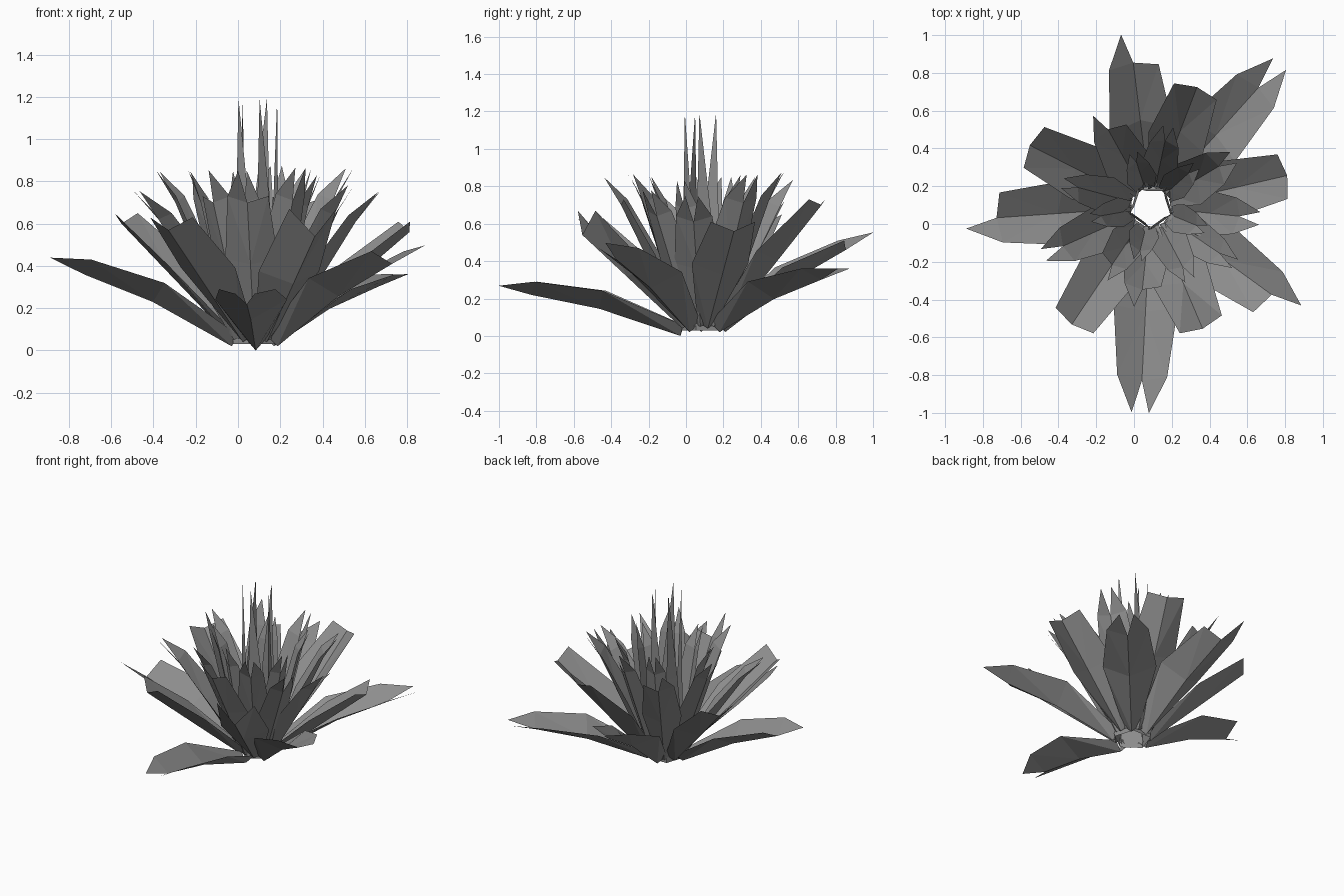
import bpy
import bmesh
from math import radians, cos, sin
from mathutils import Vector

old = bpy.data.objects.get("Cube")
if old:
    bpy.data.objects.remove(old, do_unlink=True)

# One flat grey for the whole plant
GREY = (0.27, 0.27, 0.27, 1.0)
mat = bpy.data.materials.new("stone grey")
mat.use_nodes = True
mat.diffuse_color = GREY
mat.node_tree.nodes["Principled BSDF"].inputs["Base Color"].default_value = GREY

CENTRE = Vector((0.09, 0.09, 0))
UP = Vector((0, 0, 1))


def make_object(name, bm):
    mesh = bpy.data.meshes.new(name)
    bm.to_mesh(mesh)
    bm.free()
    mesh.materials.append(mat)
    obj = bpy.data.objects.new(name, mesh)
    bpy.context.collection.objects.link(obj)


def leaf(bm, az, reach, top, lift, tips, half, depth, ext, base, bulge=0.0):
    """Folded leaf: a keel with two raised halves, each ending flat or in a point.
    tips holds the sides that are pointed: -1 clockwise, +1 anticlockwise.
    lift is how far the outer corners stand above the end of the keel."""
    a = radians(az)
    out = Vector((cos(a), sin(a), 0))
    across = Vector((-sin(a), cos(a), 0))
    base_r, base_z, base_half = base
    start = CENTRE + out * base_r + UP * base_z
    end = CENTRE + out * reach + UP * top
    along = (end - start).normalized()
    inward = along.cross(across)
    middle = start.lerp(end, 0.55) + inward * bulge
    keel = [bm.verts.new(p) for p in (start, middle, end)]
    widths = (base_half, half, half * 0.78)
    rises = (inward * depth * 0.6, inward * depth, UP * lift - out * 0.025)
    for s in (-1, 1):
        edge = [bm.verts.new(k.co + across * s * w + r)
                for k, w, r in zip(keel, widths, rises)]
        faces = []
        # split each panel along its diagonal
        for i in range(2):
            faces.append((keel[i], keel[i + 1], edge[i + 1]))
            faces.append((keel[i], edge[i + 1], edge[i]))
        if s in tips:
            point = bm.verts.new(end + (along - inward * 0.15) * ext
                                 + across * s * half * 0.27 + UP * lift * 0.4)
            faces.append((keel[2], point, edge[2]))
        for tri in faces:
            bm.faces.new(tri if s < 0 else tri[::-1])


def whorl(name, leaves, **shape):
    bm = bmesh.new()
    for values in leaves:
        leaf(bm, *values, **shape)
    make_object(name, bm)


BOTH, LEFT, RIGHT, BLUNT = (-1, 1), (1,), (-1,), ()

# Long leaves spreading near the ground
outer = dict(half=0.17, depth=0.10, ext=0.17, bulge=0.025)
whorl("front_leaf", [(267, 0.92, 0.22, 0.07, BOTH)], base=(0.12, 0.0, 0.05), **outer)
whorl("outer_leaves", [
    (184, 0.82, 0.36, 0.07, LEFT),
    (324, 0.79, 0.41, 0.06, LEFT),
    (48, 0.85, 0.30, 0.06, BOTH),
    (97, 0.77, 0.46, 0.05, LEFT),
], base=(0.12, 0.02, 0.05), **outer)

# Broad blunt leaves rising above them
whorl("broad_leaves", [
    (13, 0.74, 0.56, 0.05, BLUNT),
    (69, 0.68, 0.70, 0.03, BLUNT),
    (153, 0.72, 0.60, 0.05, BLUNT),
    (236, 0.75, 0.57, 0.06, BLUNT),
    (293, 0.70, 0.54, 0.13, BLUNT),
], half=0.155, depth=0.08, ext=0, base=(0.12, 0.04, 0.05))

# Pointed leaves, closer to upright
whorl("middle_leaves", [
    (354, 0.47, 0.61, 0.03, BOTH),
    (204, 0.51, 0.62, 0.03, BOTH),
    (119, 0.47, 0.69, 0.03, LEFT),
    (31, 0.42, 0.71, 0.03, BOTH),
    (264, 0.44, 0.70, 0.03, RIGHT),
], half=0.125, depth=0.06, ext=0.165, base=(0.12, 0.05, 0.05))

whorl("upper_leaves", [
    (326, 0.44, 0.64, 0.03, BOTH),
    (236, 0.37, 0.70, 0.03, LEFT),
    (165, 0.40, 0.70, 0.03, BOTH),
    (78, 0.36, 0.72, 0.03, BOTH),
    (298, 0.36, 0.71, 0.03, BOTH),
], half=0.10, depth=0.05, ext=0.16, base=(0.12, 0.05, 0.05))

whorl("inner_leaves", [
    (190, 0.27, 0.70, 0.02, BOTH),
    (108, 0.25, 0.70, 0.02, BOTH),
    (42, 0.27, 0.71, 0.02, BOTH),
    (338, 0.26, 0.68, 0.02, BOTH),
    (256, 0.24, 0.70, 0.02, BOTH),
], half=0.08, depth=0.04, ext=0.15, base=(0.12, 0.05, 0.05))

# Five tall spikes standing round a hollow pentagonal heart
bm = bmesh.new()


def corner(i, radius, z):
    a = radians(-90 + 72 * i)
    return CENTRE + Vector((cos(a) * radius, sin(a) * radius, z))


for i in range(5):
    low = [corner(i, 0.12, 0.03), corner(i + 1, 0.12, 0.03)]
    waist = [corner(i, 0.105, 0.6), corner(i + 1, 0.105, 0.6)]
    waist[1] = waist[0].lerp(waist[1], 0.7)
    tip = corner(i, 0.105, 1.195).lerp(corner(i + 1, 0.105, 1.195), 0.12)
    v = [bm.verts.new(p) for p in (*low, waist[1], tip, waist[0])]
    bm.faces.new((v[0], v[1], v[2], v[4]))
    bm.faces.new((v[4], v[2], v[3]))
make_object("heart_spikes", bm)
